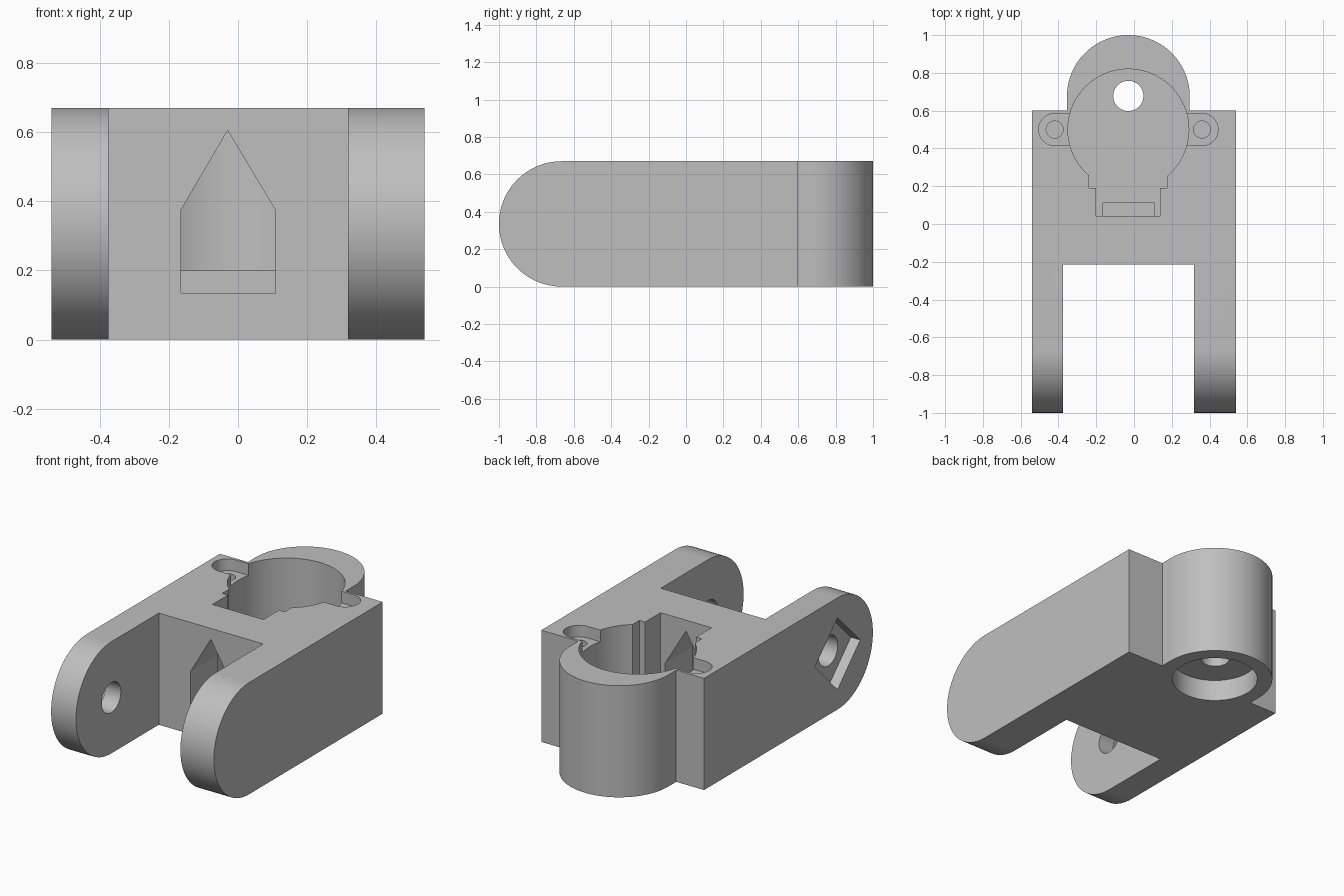
import bpy, bmesh
from math import sin, cos, pi, radians
from mathutils import Vector

if "Cube" in bpy.data.objects:
    bpy.data.objects.remove(bpy.data.objects["Cube"], do_unlink=True)

grey = bpy.data.materials.new("plain grey")
grey.use_nodes = True
grey.diffuse_color = (0.52, 0.52, 0.52, 1)
grey.node_tree.nodes["Principled BSDF"].inputs["Base Color"].default_value = grey.diffuse_color

TOP, MID, CX = 0.67, 0.335, -0.03   # height, pivot height, boss centre line
PIVOT_Y = -0.665


def prism(name, outline, axis, lo, hi):
    """Extrude a 2D outline along an axis: x uses (y, z), y uses (x, z), z uses (x, y)."""
    place = {"x": lambda a, b, d: (d, a, b),
             "y": lambda a, b, d: (a, d, b),
             "z": lambda a, b, d: (a, b, d)}[axis]
    bm = bmesh.new()
    face = bm.faces.new([bm.verts.new(place(a, b, lo)) for a, b in outline])
    top = bmesh.ops.extrude_face_region(bm, geom=[face])["geom"]
    bmesh.ops.translate(bm, verts=[v for v in top if isinstance(v, bmesh.types.BMVert)],
                        vec=Vector(place(0, 0, hi - lo)))
    bmesh.ops.recalc_face_normals(bm, faces=bm.faces)
    mesh = bpy.data.meshes.new(name)
    bm.to_mesh(mesh)
    bm.free()
    mesh.materials.append(grey)
    obj = bpy.data.objects.new(name, mesh)
    bpy.context.collection.objects.link(obj)
    return obj


def arc(cx, cy, r, start=0, end=360, n=48):
    full = end - start == 360
    angles = [radians(start + (end - start) * i / n) for i in range(n if full else n + 1)]
    return [(cx + r * cos(a), cy + r * sin(a)) for a in angles]


def rect(x0, x1, y0, y1):
    return [(x0, y0), (x1, y0), (x1, y1), (x0, y1)]


def combine(target, tool, operation="DIFFERENCE"):
    mod = target.modifiers.new("combine", "BOOLEAN")
    mod.operation, mod.solver, mod.object = operation, "EXACT", tool
    bpy.context.view_layer.objects.active = target
    bpy.ops.object.modifier_apply(modifier=mod.name)
    bpy.data.objects.remove(tool, do_unlink=True)


def cut(*args):
    combine(bracket, prism("cutter", *args))


# Main block with rounded fork ends, plus the round boss at the back
bracket = prism("hinge_bracket", arc(PIVOT_Y, MID, MID, 90, 270) + [(0.6, 0), (0.6, TOP)],
                "x", -0.54, 0.54)
boss = prism("boss", arc(CX, 0.675, 0.325, 0, 180, 64) + [(CX - 0.325, 0.4), (CX + 0.325, 0.4)],
             "z", 0, TOP)
combine(bracket, boss, "UNION")

# Gap between the fork arms
cut(rect(-0.375, 0.318, -1.2, -0.215), "z", -0.1, 0.8)

# Round pocket and its stepped front recess
FLOOR = 0.2
cut(arc(CX, 0.5, 0.32, n=96), "z", FLOOR, 0.8)
cut(rect(-0.238, 0.176, 0.19, 0.45), "z", FLOOR, 0.8)
cut(rect(-0.2, 0.138, 0.043, 0.4), "z", FLOOR, 0.8)

# Shallow screw ears with pilot holes on both sides of the pocket
for side in (-1, 1):
    ex = CX + side * 0.39
    start = 90 if side < 0 else -90
    inner = CX + side * 0.25
    ear = arc(ex, 0.5, 0.085, start, start + 180, 24)
    ear += [(inner, 0.5 + side * 0.085), (inner, 0.5 - side * 0.085)]
    cut(ear, "z", TOP - 0.07, 0.8)
    cut(arc(ex, 0.5, 0.045, n=32), "z", 0.25, 0.8)

# Pointed window from the fork gap into the pocket
cut([(-0.165, 0.135), (0.108, 0.135), (0.108, 0.375), (CX, 0.605), (-0.165, 0.375)],
    "y", -0.3, 0.11)

# Counterbore under the boss and the shaft hole through its floor
cut(arc(CX, 0.675, 0.24, n=64), "z", -0.1, 0.13)
cut(arc(CX, 0.678, 0.08), "z", 0.05, 0.4)

# Pivot holes: through the thin arm, blind in the thick arm, with a square nut recess
cut(arc(PIVOT_Y, MID, 0.09), "x", -0.7, -0.3)
cut(arc(PIVOT_Y, MID, 0.09), "x", 0.25, 0.46)
cut(arc(PIVOT_Y, MID, 0.215, n=4), "x", -0.7, -0.478)

# Smooth curved walls, sharp edges
bpy.ops.object.select_all(action="DESELECT")
bracket.select_set(True)
bpy.context.view_layer.objects.active = bracket
bpy.ops.object.shade_smooth_by_angle(angle=radians(30))
